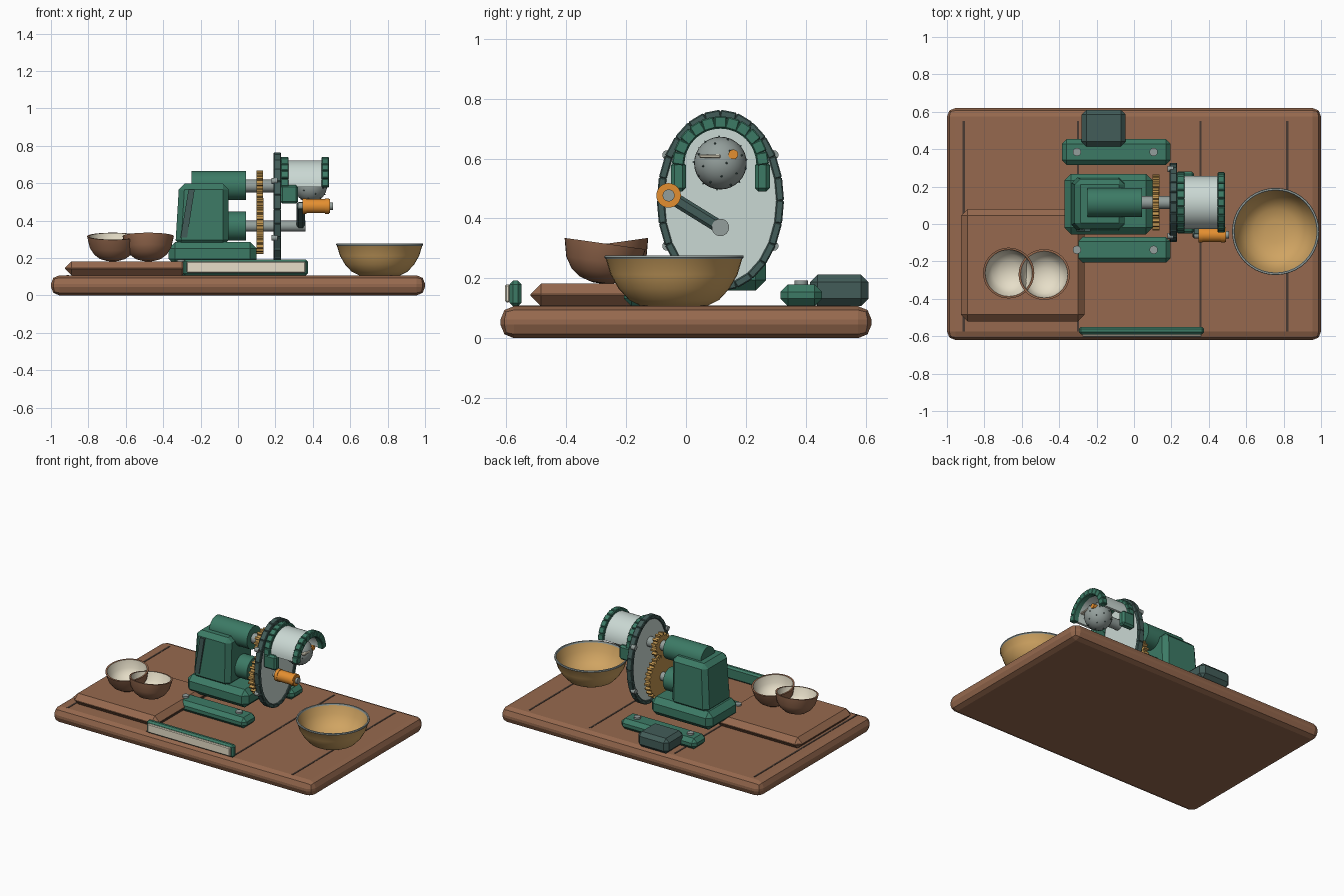
import bpy, bmesh, math
from mathutils import Matrix, Vector

if "Cube" in bpy.data.objects:
    bpy.data.objects.remove(bpy.data.objects["Cube"])


def material(name, r, g, b):
    lin = [((c / 255 + 0.055) / 1.055) ** 2.4 for c in (r, g, b)] + [1]
    m = bpy.data.materials.new(name)
    m.use_nodes = True
    m.diffuse_color = lin
    m.node_tree.nodes["Principled BSDF"].inputs["Base Color"].default_value = lin
    return m


WOOD = material("wood brown", 150, 105, 78)
SEAM = material("seam dark brown", 72, 58, 50)
GREEN = material("painted green", 60, 122, 101)
TEAL = material("dark teal", 66, 92, 88)
PALE = material("pale metal", 202, 216, 211)
STEEL = material("steel grey", 148, 159, 156)
TAN = material("bowl tan", 208, 164, 98)
BRASS = material("gear brass", 190, 147, 78)
ORANGE = material("handle orange", 228, 143, 48)
CREAM = material("cream", 230, 222, 200)
smooth_parts = []


def finish(bm, name, mats, smooth=False, matrix=None):
    if matrix:
        bm.transform(matrix)
    bmesh.ops.recalc_face_normals(bm, faces=bm.faces)
    mesh = bpy.data.meshes.new(name)
    bm.to_mesh(mesh)
    bm.free()
    for m in mats if isinstance(mats, list) else [mats]:
        mesh.materials.append(m)
    ob = bpy.data.objects.new(name, mesh)
    bpy.context.scene.collection.objects.link(ob)
    if smooth:
        smooth_parts.append(ob)
    return ob


def box(name, mat, x, y, z, bevel=0, segments=1, taper=None, matrix=None):
    """Box from (low, high) ranges, with optional bevel and narrowed top."""
    bm = bmesh.new()
    bmesh.ops.create_cube(bm, size=1)
    for v in bm.verts:
        for i, (lo, hi) in enumerate((x, y, z)):
            v.co[i] = lo if v.co[i] < 0 else hi
    if taper:
        for v in bm.verts:
            if v.co.z > sum(z) / 2:
                v.co.x += taper[0] if v.co.x < sum(x) / 2 else 0
                v.co.y += taper[1] if v.co.y < sum(y) / 2 else -taper[1]
    if bevel:
        bmesh.ops.bevel(bm, geom=bm.edges[:], offset=bevel, segments=segments,
                        profile=0.5, affect='EDGES')
    return finish(bm, name, mat, matrix=matrix)


def prism(name, mat, pts, lo, hi, along_y=False, smooth=False):
    """Extrude a (y, z) outline along x, or an (x, z) outline along y."""
    bm = bmesh.new()
    place = (lambda a, b, t: (a, t, b)) if along_y else (lambda a, b, t: (t, a, b))
    face = bm.faces.new([bm.verts.new(place(a, b, lo)) for a, b in pts])
    new = bmesh.ops.extrude_face_region(bm, geom=[face])["geom"]
    verts = [g for g in new if isinstance(g, bmesh.types.BMVert)]
    bmesh.ops.translate(bm, verts=verts, vec=place(0, 0, hi - lo))
    return finish(bm, name, mat, smooth=smooth)


def ellipse(cy, cz, ry, rz, n=48, a0=0, a1=2 * math.pi, closed=True):
    steps = n if closed else n - 1
    angles = [a0 + (a1 - a0) * i / steps for i in range(n)]
    return [(cy + ry * math.cos(a), cz + rz * math.sin(a)) for a in angles]


def rod(name, mat, lo, hi, y, z, r):
    return prism(name, mat, ellipse(y, z, r, r, 32), lo, hi, smooth=True)


def lathe(name, mats, profile, rule, matrix):
    """Spin an (r, z) profile; rule gives each profile segment its material."""
    bm = bmesh.new()
    n = 40
    rings = [[bm.verts.new((r * math.cos(2 * math.pi * i / n),
                            r * math.sin(2 * math.pi * i / n), z))
              for i in range(n)] for r, z in profile]
    for s in range(len(rings) - 1):
        for i in range(n):
            j = (i + 1) % n
            f = bm.faces.new((rings[s][i], rings[s][j], rings[s + 1][j], rings[s + 1][i]))
            f.material_index = rule(s)
    bmesh.ops.remove_doubles(bm, verts=bm.verts, dist=0.0005)
    return finish(bm, name, mats, True, matrix)


def blocks(name, mat, cy, cz, ry, rz, x, thick, n, span):
    """Row of small blocks following an elliptical arc."""
    for i in range(n):
        a = span * (i + 0.5) / n
        length = span / n * math.hypot(ry * math.sin(a), rz * math.cos(a)) * 1.04
        turn = math.atan2(ry * math.sin(a), rz * math.cos(a))
        m = (Matrix.Translation((0, cy + ry * math.cos(a), cz + rz * math.sin(a)))
             @ Matrix.Rotation(turn, 4, 'X'))
        box(f"{name}_{i + 1}", mat, x, (-thick / 2, thick / 2),
            (-length / 2, length / 2), 0.004, matrix=m)


# Base board with plank seams
box("board", WOOD, (-1, 1), (-0.62, 0.62), (0, 0.107), 0.045, 2)
for i, sx in enumerate((-0.91, -0.3, 0.355, 0.82)):
    box(f"board_seam_{i + 1}", SEAM, (sx - 0.006, sx + 0.006), (-0.575, 0.55), (0.104, 0.109))
box("cutting_block", WOOD, (-0.925, -0.265), (-0.52, 0.08), (0.107, 0.182), 0.035)

# Front label strip
box("front_strip", GREEN, (-0.295, 0.375), (-0.59, -0.55), (0.106, 0.192), 0.012)
box("front_strip_panel", CREAM, (-0.275, 0.36), (-0.605, -0.588), (0.12, 0.18), 0.005)

# Coconut halves, tilted opposite ways
shell = [(0, 0), (0.035, 0.002), (0.07, 0.013), (0.1, 0.036), (0.123, 0.072), (0.137, 0.133),
         (0.126, 0.133), (0.113, 0.08), (0.09, 0.048), (0.05, 0.026), (0, 0.018)]
for name, x, y, tilt in (("left", -0.48, -0.27, -8), ("right", -0.67, -0.262, 8)):
    m = (Matrix.Translation((x, y, 0.316)) @ Matrix.Rotation(math.radians(tilt), 4, 'X')
         @ Matrix.Translation((0, 0, -0.133)))
    lathe(f"coconut_half_{name}", [WOOD, CREAM], shell, lambda s: int(s > 5), m)

# Collecting bowl with metal rim
dish = [(0, 0), (0.11, 0), (0.15, 0.02), (0.185, 0.058), (0.212, 0.105), (0.228, 0.158),
        (0.233, 0.163), (0.231, 0.17), (0.222, 0.17), (0.219, 0.16),
        (0.2, 0.11), (0.17, 0.062), (0.12, 0.027), (0.06, 0.015), (0, 0.012)]
lathe("bowl", [TAN, STEEL], dish, lambda s: int(5 <= s <= 8),
      Matrix.Translation((0.757, -0.04, 0.107)))

# Mounting rails, bolts and switch box
for name, x0, y in (("front", -0.365, -0.138), ("back", -0.385, 0.385)):
    box(f"{name}_rail", GREEN, (x0, 0.195), (y - 0.069, y + 0.069), (0.107, 0.18), 0.025)
    for i, x in enumerate((-0.305, 0.105)):
        lathe(f"{name}_rail_bolt_{i + 1}", STEEL, [(0.022, 0), (0.022, 0.02), (0, 0.02)],
              lambda s: 0, Matrix.Translation((x, y, 0.172)))
box("switch_box", TEAL, (-0.28, -0.045), (0.415, 0.61), (0.107, 0.212), 0.025)

# Machine body
CY, UP, LOW = 0.115, 0.585, 0.37
box("body_base", GREEN, (-0.372, 0.1), (-0.055, 0.268), (0.16, 0.285), 0.035)
box("body_column", GREEN, (-0.335, -0.05), (-0.035, 0.25), (0.265, 0.597), 0.03,
    taper=(0.02, 0.01))
prism("body_rib", TEAL, [(-0.307, 0.31), (-0.272, 0.31), (-0.232, 0.565), (-0.265, 0.565)],
      -0.04, -0.015, along_y=True)
rod("upper_housing", GREEN, -0.248, 0.042, CY, UP + 0.003, 0.078)
rod("lower_housing", GREEN, -0.1, 0.042, CY, LOW, 0.078)
rod("upper_shaft", STEEL, 0.03, 0.34, CY, UP, 0.034)
rod("lower_shaft", STEEL, 0.03, 0.362, CY, LOW, 0.029)


# Meshing gears
def gear(name, z, r, teeth, lo, hi):
    pts = []
    for i in range(teeth):
        for k, rr in ((0, r - 0.016), (0.45, r - 0.016), (0.55, r), (0.9, r)):
            a = 2 * math.pi * (i + k) / teeth
            pts.append((CY + rr * math.cos(a), z + rr * math.sin(a)))
    prism(name, BRASS, pts, lo, hi)


gear("small_gear", UP, 0.083, 14, 0.098, 0.134)
gear("large_gear", LOW, 0.15, 26, 0.1, 0.136)

# Oval guard plate with segmented rim and bolts
prism("guard_plate", PALE, ellipse(CY, 0.46, 0.192, 0.28), 0.198, 0.222, smooth=True)
blocks("guard_rim", TEAL, CY, 0.46, 0.198, 0.288, (0.19, 0.23), 0.026, 24, 2 * math.pi)
for i, (sy, sz) in enumerate(((-1, 1), (1, 1), (-1, -1), (1, -1))):
    rod(f"guard_bolt_{i + 1}", STEEL, 0.18, 0.21, CY + sy * 0.178, 0.46 + sz * 0.152, 0.016)


# Half-round hood with blocky end bands and side brackets
def arch(name, mat, r0, r1, lo, hi):
    outer = ellipse(CY, UP - 0.005, r1, r1, 25, 0, math.pi, False)
    inner = ellipse(CY, UP - 0.005, r0, r0, 25, 0, math.pi, False)
    prism(name, mat, outer + inner[::-1], lo, hi, smooth=True)


arch("hood", PALE, 0.125, 0.142, 0.225, 0.46)
for name, lo, hi in (("inner", 0.228, 0.27), ("outer", 0.447, 0.486)):
    arch(f"hood_{name}_band", GREEN, 0.12, 0.152, lo + 0.003, hi - 0.003)
    blocks(f"hood_{name}_block", GREEN, CY, UP - 0.005, 0.141, 0.141, (lo, hi), 0.04, 11, math.pi)
for name, s in (("left", 1), ("right", -1)):
    y = CY + s * 0.14
    box(f"hood_{name}_bracket", GREEN, (0.225, 0.322), (y - 0.025, y + 0.025), (0.49, 0.59), 0.012)

# Grating head with small teeth
bm = bmesh.new()
bmesh.ops.create_uvsphere(bm, u_segments=32, v_segments=16, radius=0.088)
head = Vector((0.388, CY, UP))
finish(bm, "grating_head", STEEL, True,
       Matrix.Translation(head) @ Matrix.Rotation(math.pi / 2, 4, 'Y'))
count = 36
for i in range(count):
    h = 1 - 2 * (i + 0.5) / count
    ring, a = math.sqrt(1 - h * h), i * 2.4
    d = Vector((h, ring * math.cos(a), ring * math.sin(a)))
    bm = bmesh.new()
    bmesh.ops.create_cone(bm, segments=6, radius1=0.005, radius2=0.001, depth=0.008)
    finish(bm, f"grating_tooth_{i + 1}", TEAL, False,
           Matrix.Translation(head + d * 0.089) @ d.to_track_quat('Z', 'Y').to_matrix().to_4x4())
box("head_blade", CREAM, (0.44, 0.478), (0.045, 0.115), (0.602, 0.614), 0.003)
rod("head_knob", ORANGE, 0.43, 0.472, 0.158, 0.614, 0.016)

# Crank arm and handle
start, end = Vector((0.335, CY, LOW)), Vector((0.335, -0.058, 0.477))
d = end - start
arm = Matrix.Translation(start) @ Matrix.Rotation(math.atan2(d.z, d.y), 4, 'X')
box("crank_arm", TEAL, (-0.022, 0.022), (-0.005, d.length + 0.015), (-0.022, 0.022), 0.01,
    matrix=arm)
rod("handle_grip", ORANGE, 0.345, 0.492, end.y, end.z, 0.038)
for name, lo in (("inner", 0.345), ("outer", 0.465)):
    rod(f"handle_{name}_collar", ORANGE, lo, lo + 0.022, end.y, end.z, 0.041)
rod("handle_pin", STEEL, 0.32, 0.507, end.y, end.z, 0.02)

# Smooth the round parts while keeping their edges sharp
bpy.ops.object.select_all(action='DESELECT')
for ob in smooth_parts:
    ob.select_set(True)
bpy.context.view_layer.objects.active = smooth_parts[0]
bpy.ops.object.shade_smooth_by_angle(angle=math.radians(35))
